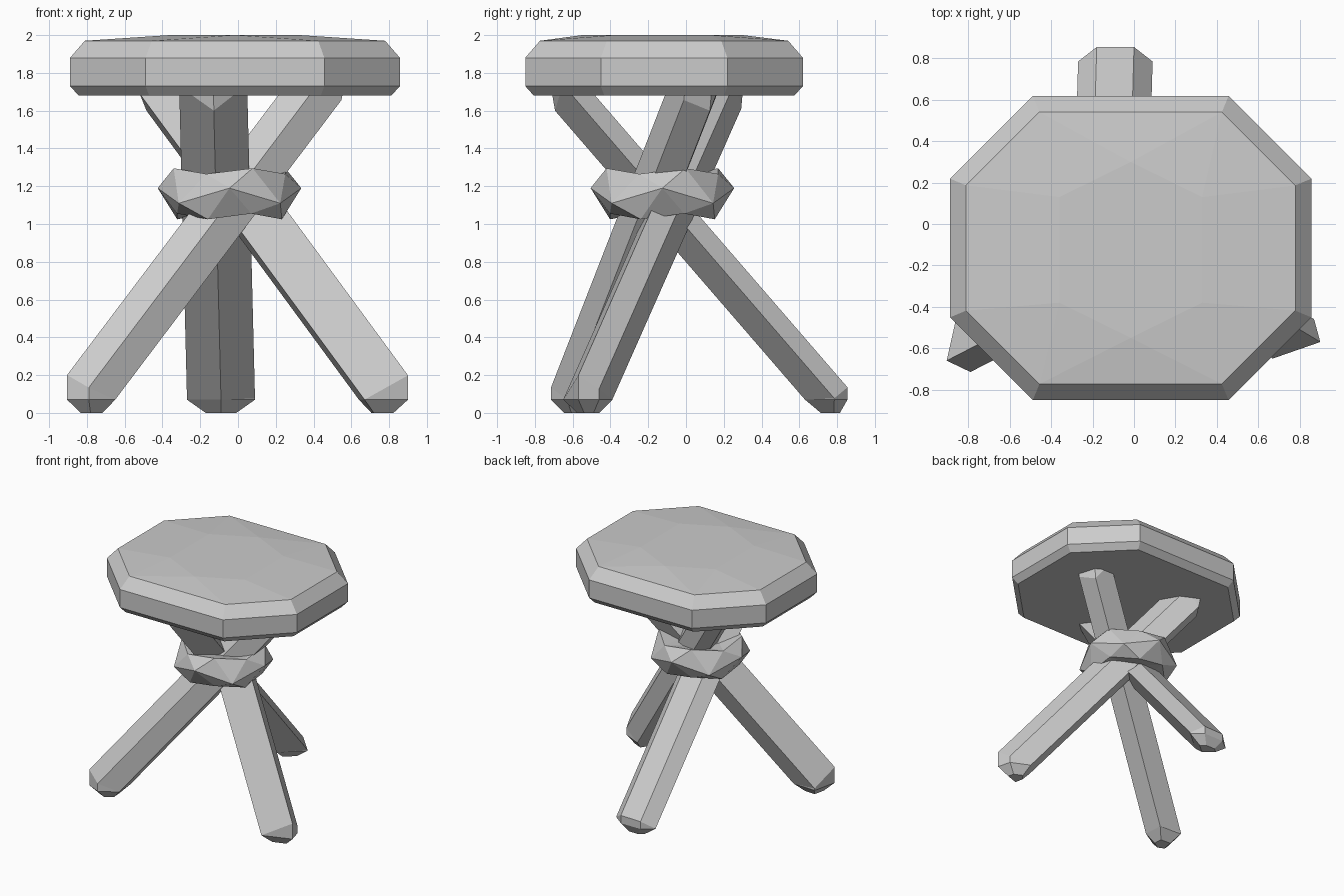
import bpy
import bmesh
import math
from mathutils import Vector

cube = bpy.data.objects.get("Cube")
if cube:
    bpy.data.objects.remove(cube)

grey = bpy.data.materials.new("plain_grey")
grey.use_nodes = True
colour = (0.6, 0.6, 0.6, 1)
grey.diffuse_color = colour
grey.node_tree.nodes["Principled BSDF"].inputs["Base Color"].default_value = colour


def finish(bm, name):
    bmesh.ops.remove_doubles(bm, verts=bm.verts[:], dist=0.001)
    bmesh.ops.recalc_face_normals(bm, faces=bm.faces[:])
    mesh = bpy.data.meshes.new(name)
    bm.to_mesh(mesh)
    bm.free()
    mesh.materials.append(grey)
    obj = bpy.data.objects.new(name, mesh)
    bpy.context.collection.objects.link(obj)


# Seat: chamfered octagon with a slightly raised six-sided crown
def octagon(inset, z):
    hx, hy = 0.873 - inset, 0.735 - inset
    cut = 0.4 - 0.586 * inset
    return [(sx * x - 0.016, sy * y - 0.116, z) for sx in (-1, 1) for sy in (-1, 1)
            for x, y in ((hx, hy - cut), (hx - cut, hy))]


bm = bmesh.new()
points = []
for inset, z in ((0.045, 1.68), (0, 1.73), (0, 1.88), (0.078, 1.97)):
    points += octagon(inset, z)
points += [(-0.016 + x, -0.125 + y, 2.0) for x, y in
           ((0, 0.425), (0.345, 0.255), (0.345, -0.255),
            (0, -0.425), (-0.345, -0.255), (-0.345, 0.255))]
for p in points:
    bm.verts.new(p)
bmesh.ops.convex_hull(bm, input=bm.verts[:])
bmesh.ops.dissolve_limit(bm, angle_limit=0.01, verts=bm.verts[:], edges=bm.edges[:])
finish(bm, "seat")


# Legs: five-sided beams swept from a foot outline along a slope
def leg(name, outline, slope):
    bm = bmesh.new()
    slope = Vector(slope)
    out = -slope.normalized()
    outline = [Vector(p) for p in outline]
    centre = sum(outline, Vector((0, 0))) / len(outline)
    inner = min(p.dot(out) for p in outline)
    rings = [[], [], [], [], []]
    for p in outline:
        low = max(0.07, 0.07 + 0.865 * (p - centre).dot(out))
        high = min(1.75, 1.6 + 0.865 * (p.dot(out) - inner))
        tip = centre + (p - centre) * 0.45
        top = p + slope * (high - low)
        end = top + slope * 0.04
        for ring, q, z in zip(rings, (tip, p, p, top, end), (0, 0.07, low, high, 1.8)):
            ring.append(bm.verts.new((q.x, q.y, z)))
    n = len(outline)
    for a, b in zip(rings, rings[1:]):
        for i in range(n):
            j = (i + 1) % n
            bm.faces.new((a[i], a[j], b[j], b[i]))
    bm.faces.new(rings[0])
    bm.faces.new(rings[-1])
    finish(bm, name)


leg("front_right_leg", [(-0.905, -0.66), (-0.79, -0.715), (-0.65, -0.63),
                        (-0.66, -0.47), (-0.86, -0.46)], (0.755, 0.39))
leg("front_left_leg", [(0.9, -0.57), (0.87, -0.46), (0.72, -0.39),
                       (0.64, -0.5), (0.67, -0.65)], (-0.735, 0.443))
leg("back_leg", [(-0.18, 0.855), (0, 0.855), (0.09, 0.785),
                 (-0.09, 0.63), (-0.27, 0.785)], (-0.025, -0.865))

# Binding: faceted ring of staggered triangles around the crossing
bm = bmesh.new()
count = 8
rings = []
for k, (radius, z, wave) in enumerate(((0.17, 1.06, 0), (0.3, 1.04, 0.015), (0.38, 1.15, 0.04),
                                       (0.32, 1.28, 0.015), (0.17, 1.25, 0), (0.14, 1.15, 0))):
    ring = []
    for i in range(count):
        a = math.tau * (i + 0.5 * (k % 2)) / count
        ring.append(bm.verts.new((-0.045 + radius * math.cos(a), -0.125 + radius * math.sin(a),
                                  z + wave * (-1) ** i)))
    rings.append(ring)
for k, a in enumerate(rings):
    b = rings[(k + 1) % len(rings)]
    for i in range(count):
        j = (i + 1) % count
        if k % 2:
            bm.faces.new((a[i], a[j], b[j]))
            bm.faces.new((a[i], b[j], b[i]))
        else:
            bm.faces.new((a[i], a[j], b[i]))
            bm.faces.new((a[j], b[j], b[i]))
finish(bm, "binding_ring")
